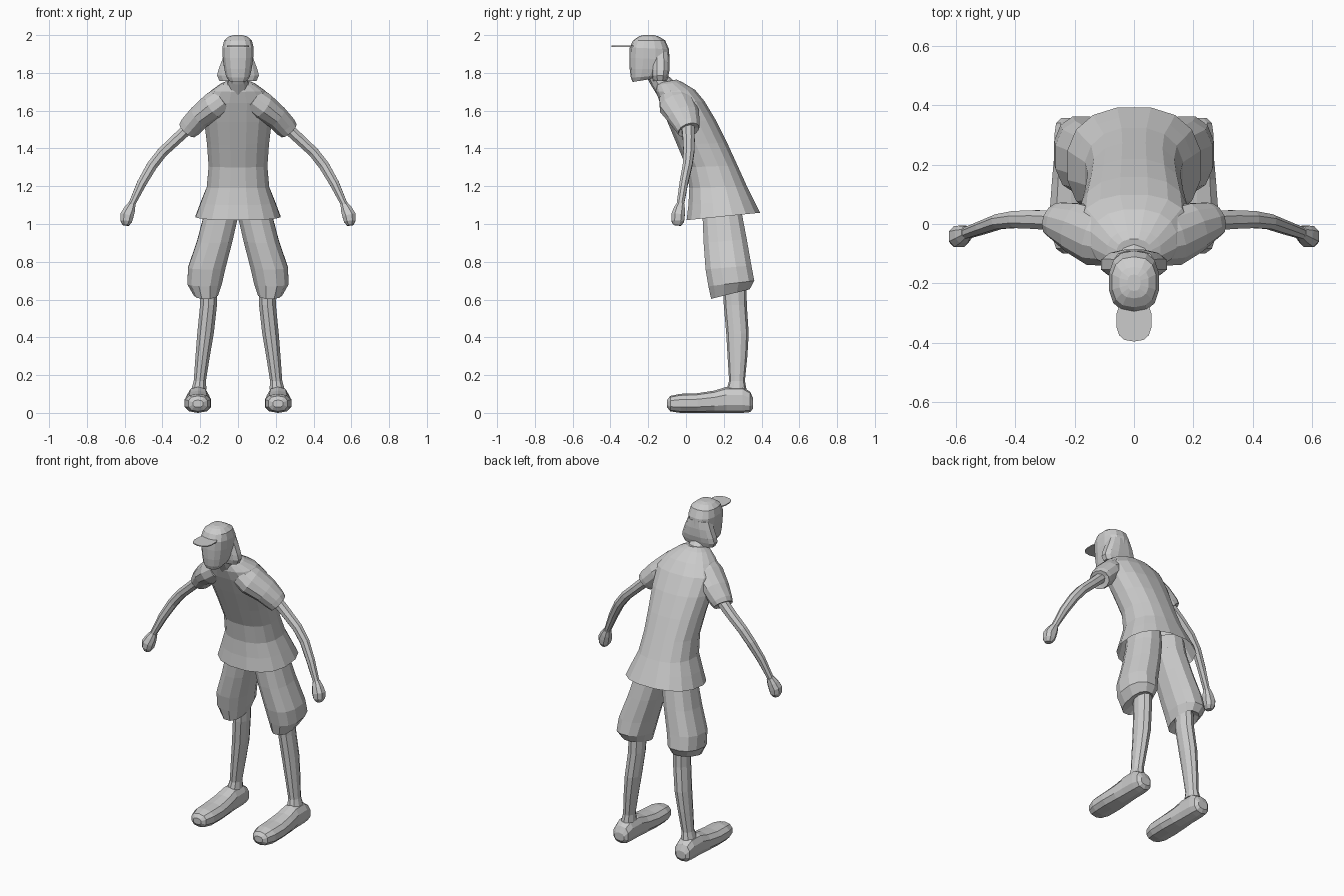
import bpy, bmesh, math
from mathutils import Vector

grey = bpy.data.materials.new("plain_grey")
grey.diffuse_color = (0.6, 0.6, 0.6, 1)


def ring(c, u, v, n, p=1.0):
    """Oval of n points around c; p below 1 makes it boxier."""
    pts = []
    for i in range(n):
        a = 2 * math.pi * (i + 0.5) / n
        ca, sa = math.cos(a), math.sin(a)
        pts.append(Vector(c) + Vector(u) * math.copysign(abs(ca) ** p, ca)
                   + Vector(v) * math.copysign(abs(sa) ** p, sa))
    return pts


def loft(name, rings, start=True, end=True, mirror=False):
    bm = bmesh.new()
    vs = [[bm.verts.new(p) for p in r] for r in rings]
    n = len(vs[0])
    for a, b in zip(vs, vs[1:]):
        for i in range(n):
            j = (i + 1) % n
            bm.faces.new((a[i], a[j], b[j], b[i]))
    if start:
        bm.faces.new(vs[0][::-1])
    if end:
        bm.faces.new(vs[-1])
    bmesh.ops.recalc_face_normals(bm, faces=bm.faces)
    me = bpy.data.meshes.new(name)
    bm.to_mesh(me)
    bm.free()
    me.materials.append(grey)
    ob = bpy.data.objects.new(name, me)
    bpy.context.collection.objects.link(ob)
    if mirror:
        ob.modifiers.new("mirror", 'MIRROR')
    return ob


def level(x, hw, yf, zf, yb, zb, n, p=0.85):
    """Roughly level section from its front edge to its back edge."""
    return ring((x, (yf + yb) / 2, (zf + zb) / 2), (hw, 0, 0),
                (0, (yb - yf) / 2, (zb - zf) / 2), n, p)


def tube(path, n, p=1.0):
    """Sections square to a path of (x, y, z, radius, depth radius)."""
    out = []
    for i, (x, y, z, ru, rv) in enumerate(path):
        a, b = path[max(i - 1, 0)], path[min(i + 1, len(path) - 1)]
        t = (Vector(b[:3]) - Vector(a[:3])).normalized()
        v = Vector((0, 1, 0))
        v = (v - t * v.dot(t)).normalized()
        out.append(ring((x, y, z), v.cross(t) * ru, v * rv, n, p))
    return out


# Shirt body, leaning forward, open at the hem
shirt = [(.228, 0, 1.02, .395, 1.06), (.20, .01, 1.10, .36, 1.13),
         (.168, .015, 1.19, .325, 1.20), (.158, 0, 1.30, .275, 1.31),
         (.167, -.05, 1.42, .22, 1.43), (.182, -.10, 1.54, .16, 1.55),
         (.188, -.14, 1.64, .10, 1.65), (.145, -.16, 1.70, .05, 1.71),
         (.09, -.16, 1.735, -.02, 1.752), (.06, -.15, 1.745, -.05, 1.765)]
loft("shirt", [level(0, *r, 16) for r in shirt], start=False)

# Sleeves with the cuff turned inwards
loft("sleeve", tube([(.07, -.06, 1.665, .075, .085), (.125, -.045, 1.625, .078, .10),
                     (.20, -.012, 1.57, .066, .088), (.25, .008, 1.517, .062, .068),
                     (.268, .014, 1.497, .054, .060), (.258, .012, 1.508, .038, .042)],
                    12), mirror=True)

# Arms and fists
loft("arm", tube([(.24, .01, 1.53, .034, .036), (.33, .015, 1.445, .031, .034),
                  (.40, .015, 1.38, .030, .031), (.455, .008, 1.31, .030, .027),
                  (.51, -.012, 1.215, .027, .024), (.562, -.03, 1.105, .019, .021),
                  (.575, -.035, 1.075, .019, .021)], 8), mirror=True)
loft("hand", tube([(.562, -.028, 1.105, .021, .022), (.575, -.035, 1.075, .032, .032),
                   (.588, -.042, 1.045, .038, .038), (.592, -.044, 1.015, .033, .036),
                   (.594, -.046, .993, .018, .022)], 8, .85), mirror=True)

# Neck, head and hair
loft("neck", tube([(0, -.10, 1.71, .065, .06), (0, -.145, 1.765, .055, .05),
                   (0, -.18, 1.83, .05, .05)], 10))
head = [(.048, -.283, 1.752, -.18, 1.768), (.064, -.292, 1.775, -.14, 1.785),
        (.074, -.298, 1.82, -.105, 1.82), (.082, -.30, 1.88, -.087, 1.87),
        (.085, -.298, 1.935, -.09, 1.925), (.075, -.28, 1.972, -.11, 1.972),
        (.05, -.25, 1.993, -.145, 1.993), (.022, -.225, 2.0, -.17, 2.0)]
loft("head", [level(0, *r, 14, .8) for r in head])
hair = [(.07, -.185, 1.91, -.09, 1.91), (.088, -.185, 1.865, -.085, 1.865),
        (.107, -.185, 1.815, -.086, 1.815), (.114, -.182, 1.785, -.092, 1.785),
        (.10, -.175, 1.757, -.10, 1.757)]
loft("hair", [level(0, *r, 12, .75) for r in hair])

# Cap brim, a thin rounded plate
brim = [ring((0, -.325, z), (.06, 0, 0), (0, .07, 0), 14, .75) for z in (1.938, 1.944)]
loft("cap_brim", brim)

# Baggy shorts with the leg openings turned inwards
shorts = [(.085, .085, .085, 1.13, .29, 1.14), (.091, .094, .085, 1.03, .30, 1.05),
          (.123, .096, .09, .90, .325, .92), (.165, .102, .10, .76, .35, .78),
          (.177, .094, .115, .67, .365, .70), (.17, .066, .13, .603, .34, .655),
          (.16, .046, .19, .635, .32, .66)]
loft("shorts_leg", [level(*r, 12) for r in shorts], mirror=True)

# Lower legs
shin = [(.153, .047, .195, .68, .32, .68), (.156, .047, .20, .57, .322, .57),
        (.172, .046, .213, .42, .332, .42), (.187, .040, .22, .30, .325, .30),
        (.202, .034, .228, .17, .312, .17), (.207, .042, .215, .125, .32, .125)]
loft("lower_leg", [level(*r, 10, 1) for r in shin], mirror=True)

# Shoes, sections from toe to heel: y, bottom, top, half width
shoe = [(-.10, .03, .068, .028), (-.083, .008, .09, .052), (-.03, 0, .101, .07),
        (.06, 0, .104, .073), (.15, 0, .118, .066), (.215, 0, .138, .06),
        (.30, 0, .138, .058), (.34, .004, .112, .052), (.356, .025, .075, .034)]
loft("shoe", [ring((.212, y, (a + b) / 2), (w, 0, 0), (0, 0, (b - a) / 2), 10, .8)
              for y, a, b, w in shoe], mirror=True)
